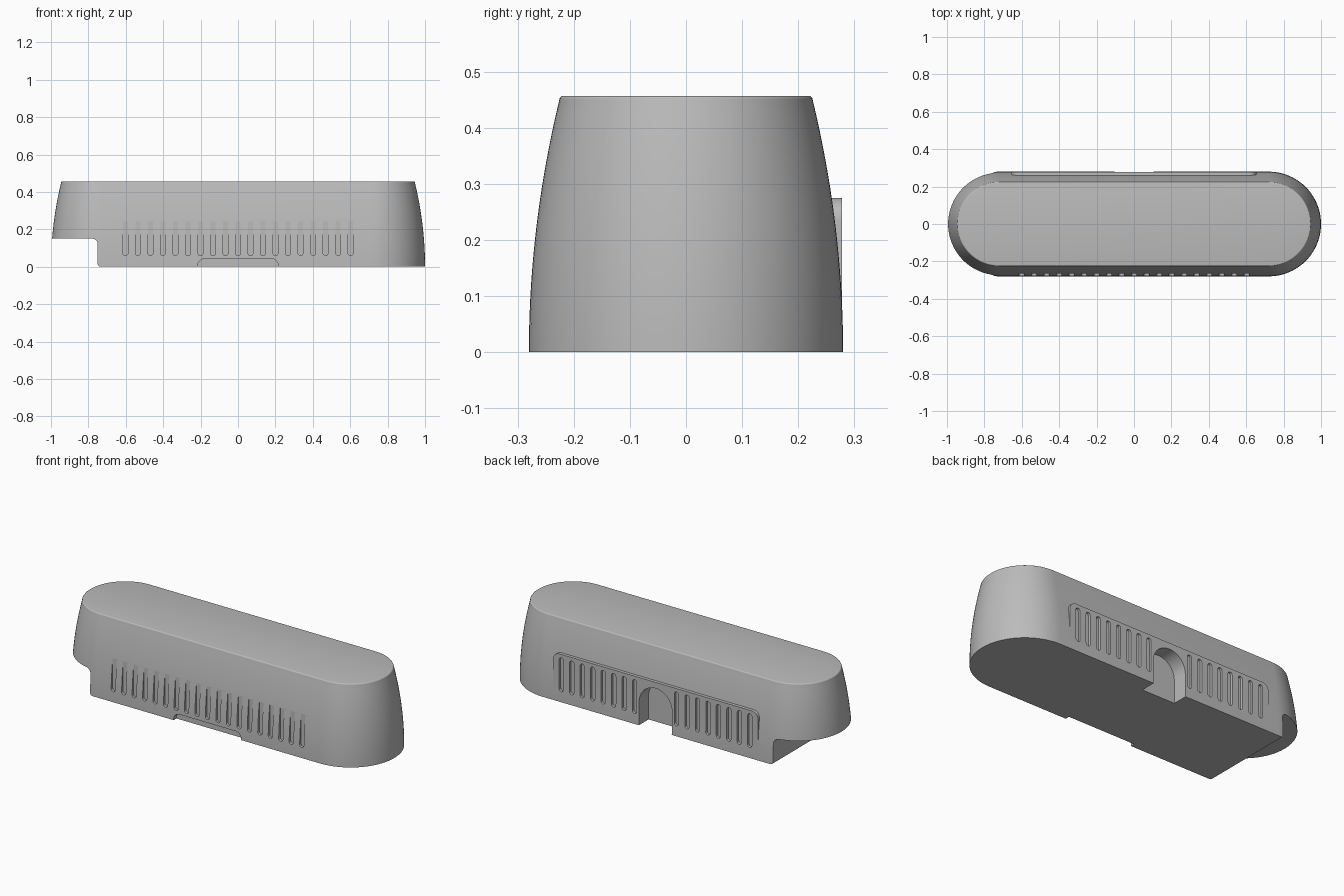
import bpy
import bmesh
from math import cos, sin, pi

if "Cube" in bpy.data.objects:
    bpy.data.objects.remove(bpy.data.objects["Cube"], do_unlink=True)

HEIGHT, STRAIGHT, BASE_R, TOP_R = 0.457, 0.72, 0.28, 0.222

grey = bpy.data.materials.new("plain grey")
grey.use_nodes = True
grey.diffuse_color = (0.5, 0.5, 0.5, 1)
grey.node_tree.nodes["Principled BSDF"].inputs["Base Color"].default_value = (0.5, 0.5, 0.5, 1)


def make_object(name, bm):
    bmesh.ops.recalc_face_normals(bm, faces=bm.faces[:])
    mesh = bpy.data.meshes.new(name)
    bm.to_mesh(mesh)
    bm.free()
    mesh.materials.append(grey)
    obj = bpy.data.objects.new(name, mesh)
    bpy.context.collection.objects.link(obj)
    return obj


def loft(bm, rings):
    """Closed skin through rings of equal length, capped at both ends."""
    rows = [[bm.verts.new(p) for p in ring] for ring in rings]
    count = len(rows[0])
    for a, b in zip(rows, rows[1:]):
        for i in range(count):
            j = (i + 1) % count
            bm.faces.new((a[i], a[j], b[j], b[i]))
    bm.faces.new(rows[0][::-1])
    bm.faces.new(rows[-1])


def prism(bm, outline, y0, y1):
    loft(bm, [[(x, y, z) for x, z in outline] for y in (y0, y1)])


def arc(cx, cz, r, start, end, steps=8):
    return [(cx + r * cos(start + (end - start) * i / steps),
             cz + r * sin(start + (end - start) * i / steps)) for i in range(steps + 1)]


def round_top(half, z0, z1, r):
    """Upright rectangle with square feet and rounded top corners."""
    pts = [(-half, z0), (half, z0)]
    pts += arc(half - r, z1 - r, r, 0, pi / 2, 10)
    left = arc(r - half, z1 - r, r, pi / 2, pi, 10)
    return pts + (left[1:] if half - r < 0.001 else left)


def stadium(r, z):
    steps = 40
    ring = []
    for side, start in ((1, -pi / 2), (-1, pi / 2)):
        for i in range(steps + 1):
            a = start + pi * i / steps
            ring.append((side * STRAIGHT + r * cos(a), r * sin(a), z))
    return ring


# Bulging body with a small rounded top rim
body_bm = bmesh.new()
rim = 0.007
sections = []
for i in range(21):
    z = (HEIGHT - rim) * i / 20
    sections.append((BASE_R - (BASE_R - TOP_R - 0.002) * (z / HEIGHT) ** 2, z))
edge_r = sections[-1][0]
for i in range(1, 5):
    a = pi / 2 * i / 4
    sections.append((edge_r - rim * (1 - cos(a)), HEIGHT - rim + rim * sin(a)))
loft(body_bm, [stadium(r, z) for r, z in sections])
body = make_object("body", body_bm)

# Flat raised panel on the back
panel_bm = bmesh.new()
prism(panel_bm, round_top(0.655, 0.03, 0.275, 0.04), 0.15, 0.278)
panel = make_object("back_panel", panel_bm)

cut_bm = bmesh.new()

# Step under the right end, with a filleted inner corner and eased foot
step = [(-1.2, -0.1), (-0.738, -0.1), (-0.738, 0), (-0.746, 0.004), (-0.75, 0.012)]
step += arc(-0.78, 0.12, 0.03, 0, pi / 2) + [(-1.2, 0.15)]
prism(cut_bm, step, -0.5, 0.5)

# Shallow finger notch at the front, arched cable opening at the back
prism(cut_bm, round_top(0.215, -0.1, 0.042, 0.035), -0.5, -0.255)
prism(cut_bm, round_top(0.105, -0.1, 0.24, 0.105), 0.192, 0.5)

# Vent slots: a full row in front, two groups beside the opening behind
SLOT_R = 0.0135
for i in range(-9, 10):
    x = i * 0.0669
    slot = arc(x, 0.06 + SLOT_R, SLOT_R, pi, 2 * pi) + arc(x, 0.255 - SLOT_R, SLOT_R, 0, pi)
    prism(cut_bm, slot, -0.5, -0.264)
    if abs(i) > 1:
        prism(cut_bm, slot, 0.264, 0.5)
cutter = make_object("cutter", cut_bm)
cutter.hide_render = True

# Fuse the panel, cut the openings and bake the result
for operand, operation in ((panel, "UNION"), (cutter, "DIFFERENCE")):
    mod = body.modifiers.new(operation.lower(), "BOOLEAN")
    mod.object = operand
    mod.operation = operation
    mod.solver = "EXACT"
bpy.context.view_layer.update()
graph = bpy.context.evaluated_depsgraph_get()
baked = bpy.data.meshes.new_from_object(body.evaluated_get(graph))
body.modifiers.clear()
body.data = baked
for helper in (panel, cutter):
    bpy.data.objects.remove(helper, do_unlink=True)

# Smooth shading with crisp edges
bpy.ops.object.select_all(action="DESELECT")
body.select_set(True)
bpy.context.view_layer.objects.active = body
bpy.ops.object.shade_smooth_by_angle(angle=pi / 7)
